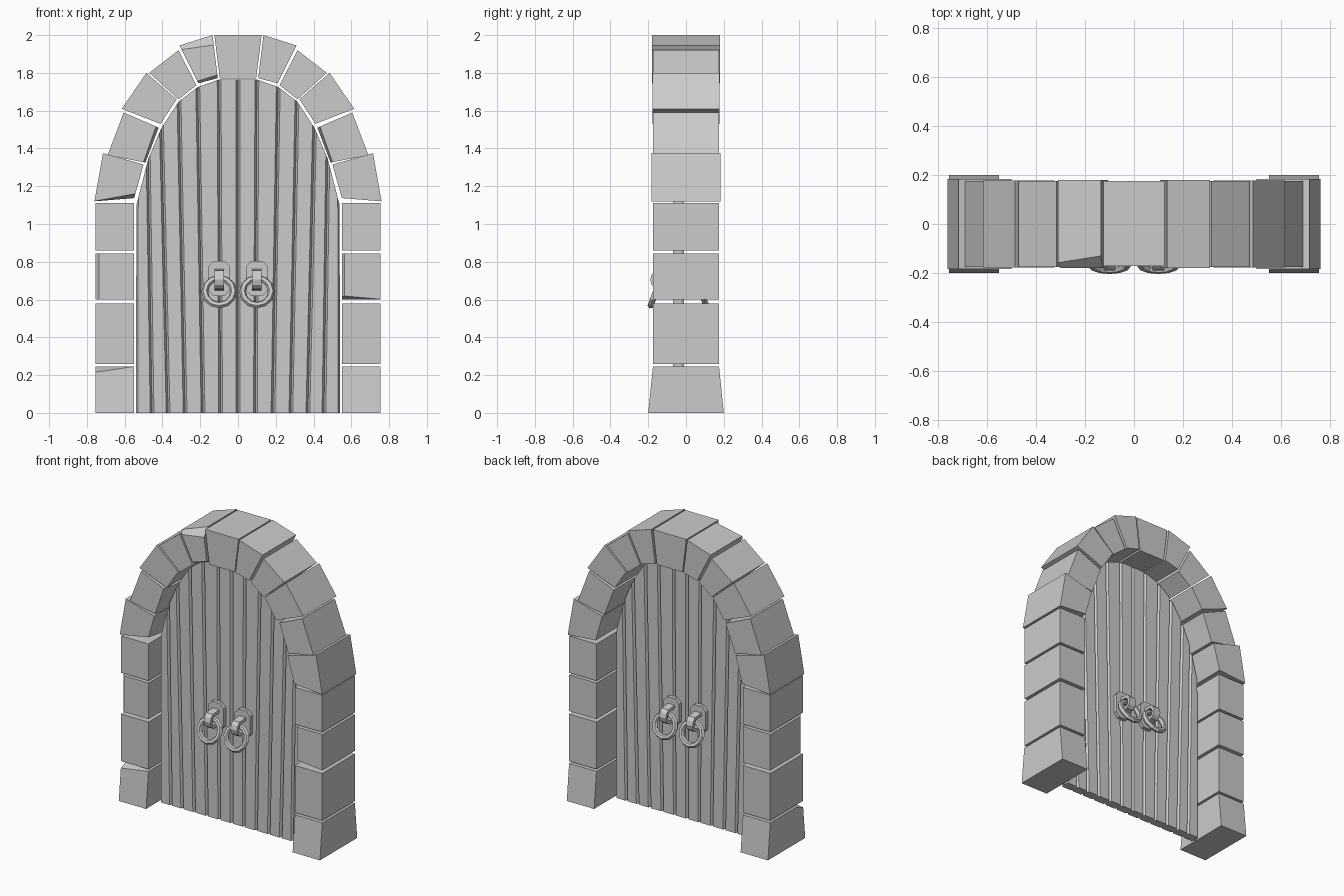
import bpy, bmesh, math
from mathutils import Vector, Matrix

cube = bpy.data.objects.get("Cube")
if cube:
    bpy.data.objects.remove(cube)

gray = bpy.data.materials.new("plain gray")
gray.use_nodes = True
COLOUR = (0.6, 0.6, 0.6, 1)
gray.diffuse_color = COLOUR
gray.node_tree.nodes["Principled BSDF"].inputs["Base Color"].default_value = COLOUR

DOOR_Y = -0.04   # middle plane of the door leaves


def finish(name, bm):
    bmesh.ops.recalc_face_normals(bm, faces=bm.faces)
    mesh = bpy.data.meshes.new(name)
    bm.to_mesh(mesh)
    bm.free()
    mesh.materials.append(gray)
    obj = bpy.data.objects.new(name, mesh)
    bpy.context.collection.objects.link(obj)
    return obj


def loft(loop_a, loop_b):
    """Closed solid between two matching loops of points."""
    bm = bmesh.new()
    a = [bm.verts.new(p) for p in loop_a]
    b = [bm.verts.new(p) for p in loop_b]
    n = len(a)
    for i in range(n):
        j = (i + 1) % n
        bm.faces.new((a[i], a[j], b[j], b[i]))
    bm.faces.new(a)
    bm.faces.new(b)
    return bm


def chip(bm, points):
    """Slice a broken edge off a stone along the plane through three points."""
    p, q, r = map(Vector, points)
    normal = (q - p).cross(r - p).normalized()
    centre = sum((v.co for v in bm.verts), Vector()) / len(bm.verts)
    if normal.dot(centre - p) > 0:
        normal.negate()
    cut = bmesh.ops.bisect_plane(bm, geom=bm.verts[:] + bm.edges[:] + bm.faces[:],
                                 plane_co=p, plane_no=normal, clear_outer=True)
    edges = [e for e in cut["geom_cut"] if isinstance(e, bmesh.types.BMEdge)]
    bmesh.ops.holes_fill(bm, edges=edges)


# Chipped stones: the plane of each break
F = -0.178
chips = {
    "left_arch_stone_1": [],
    "right_arch_stone_5": [[(-.30, F, 1.925), (-.13, F, 1.95), (-.135, -.13, 2.0)],
                           [(-.21, F, 1.757), (-.105, F, 1.79), (-.16, -.14, 1.755)]],
    "right_arch_stone_1": [[(-.76, F, 1.12), (-.55, F, 1.158), (-.6, -.1, 1.135)]],
    "right_arch_stone_2": [[(-.435, F, 1.515), (-.5, F, 1.33), (-.455, -.1, 1.415)]],
    "left_arch_stone_2": [[(.435, F, 1.515), (.5, F, 1.33), (.455, -.1, 1.415)]],
    "right_jamb_stone_1": [[(-.755, F, .215), (-.56, F, .243), (-.755, -.1, .245)]],
    "right_jamb_stone_3": [[(-.735, -.175, .6), (-.735, -.175, .8), (-.755, -.15, .7)]],
    "left_jamb_stone_3": [[(.565, -.175, .6), (.565, -.175, .8), (.55, -.155, .7)],
                          [(.55, -.175, .62), (.755, -.175, .602), (.55, -.1, .6)]],
}


def stone(name, front, back):
    bm = loft(front, back)
    for points in chips.get(name, []):
        chip(bm, points)
    finish(name, bm)


# Arch stones: outer start, outer end, inner end, inner start
arch = [
    [(.76, 1.12), (.715, 1.375), (.50, 1.315), (.55, 1.137)],
    [(.69, 1.365), (.605, 1.59), (.42, 1.51), (.49, 1.325)],
    [(.615, 1.61), (.485, 1.80), (.325, 1.66), (.41, 1.53)],
    [(.47, 1.80), (.315, 1.92), (.22, 1.735), (.315, 1.66)],
    [(.31, 1.945), (.135, 2.0), (.107, 1.772), (.21, 1.745)],
]
depths = [.183, .175, .178, .175, .18]
jambs = [(0, .245), (.26, .58), (.60, .845), (.86, 1.11)]

for side, s in (("left", 1), ("right", -1)):
    for i, (outline, d) in enumerate(zip(arch, depths), 1):
        stone(f"{side}_arch_stone_{i}",
              [(s * x, -d, z) for x, z in outline], [(s * x, d, z) for x, z in outline])
    # Jamb stones, the lowest one splayed front and back
    for i, (z0, z1) in enumerate(jambs, 1):
        foot = .2 if i == 1 else .175
        rings = [[(s * x, y * d, z) for x, y in ((.55, -1), (.755, -1), (.755, 1), (.55, 1))]
                 for z, d in ((z0, foot), (z1, .175))]
        stone(f"{side}_jamb_stone_{i}", *rings)

key = [(-.125, 2), (.125, 2), (.096, 1.77), (-.096, 1.77)]
stone("keystone", [(x, -.172, z) for x, z in key], [(x, .175, z) for x, z in key])

# Door planks with bevelled long edges, cut to the arch at the top
foot_x = [0, .092, .185, .28, .37, .455, .54]
head = [(0, 1.765), (.1, 1.765), (.213, 1.725), (.312, 1.65), (.405, 1.51), (.475, 1.345), (.538, 1.1)]


def plank_loop(x0, z0, x1, z1, s):
    c, f, d = .01, .03, .014
    w = x1 - x0
    half = [(0, d), (c / w, f), (1 - c / w, f), (1, d)]
    section = [(u, -y) for u, y in half] + [(u, y) for u, y in reversed(half)]
    return [(s * (x0 + u * w), DOOR_Y + y, z0 + u * (z1 - z0)) for u, y in section]


for side, s in (("left", 1), ("right", -1)):
    for i in range(6):
        finish(f"{side}_door_plank_{i + 1}",
               loft(plank_loop(foot_x[i], 0, foot_x[i + 1], 0, s),
                    plank_loop(*head[i], *head[i + 1], s)))

# Ring handles on both faces of the door
plate = [(-.058, .65), (-.03, .62), (.03, .62), (.058, .65),
         (.058, .775), (.03, .805), (-.03, .805), (-.058, .775)]
angles = [math.pi * k / 6 for k in range(7)]
staple = [(r * math.sin(a), .705 + r * math.cos(a))
          for r, arc in ((.056, angles), (.034, angles[::-1])) for a in arc]

for face, f in (("front", -1), ("back", 1)):
    for side, x in (("left", .1), ("right", -.1)):
        name = f"{face}_{side}"
        finish(name + "_handle_plate",
               loft([(x + u, DOOR_Y + f * .025, z) for u, z in plate],
                    [(x + u, DOOR_Y + f * .055, z) for u, z in plate]))
        bm = loft([(x - .025, DOOR_Y + f * (.053 + .04 * (y > .001) + y), z) for y, z in staple],
                  [(x + .025, DOOR_Y + f * (.053 + .04 * (y > .001) + y), z) for y, z in staple])
        finish(name + "_handle_staple", bm)
        bpy.ops.mesh.primitive_torus_add(
            major_segments=12, minor_segments=6, major_radius=.076, minor_radius=.018,
            location=(x, DOOR_Y + f * .12, .642),
            rotation=(math.radians(90 + f * 20), 0, 0))
        ring = bpy.context.object
        ring.name = name + "_handle_ring"
        ring.data.materials.append(gray)
